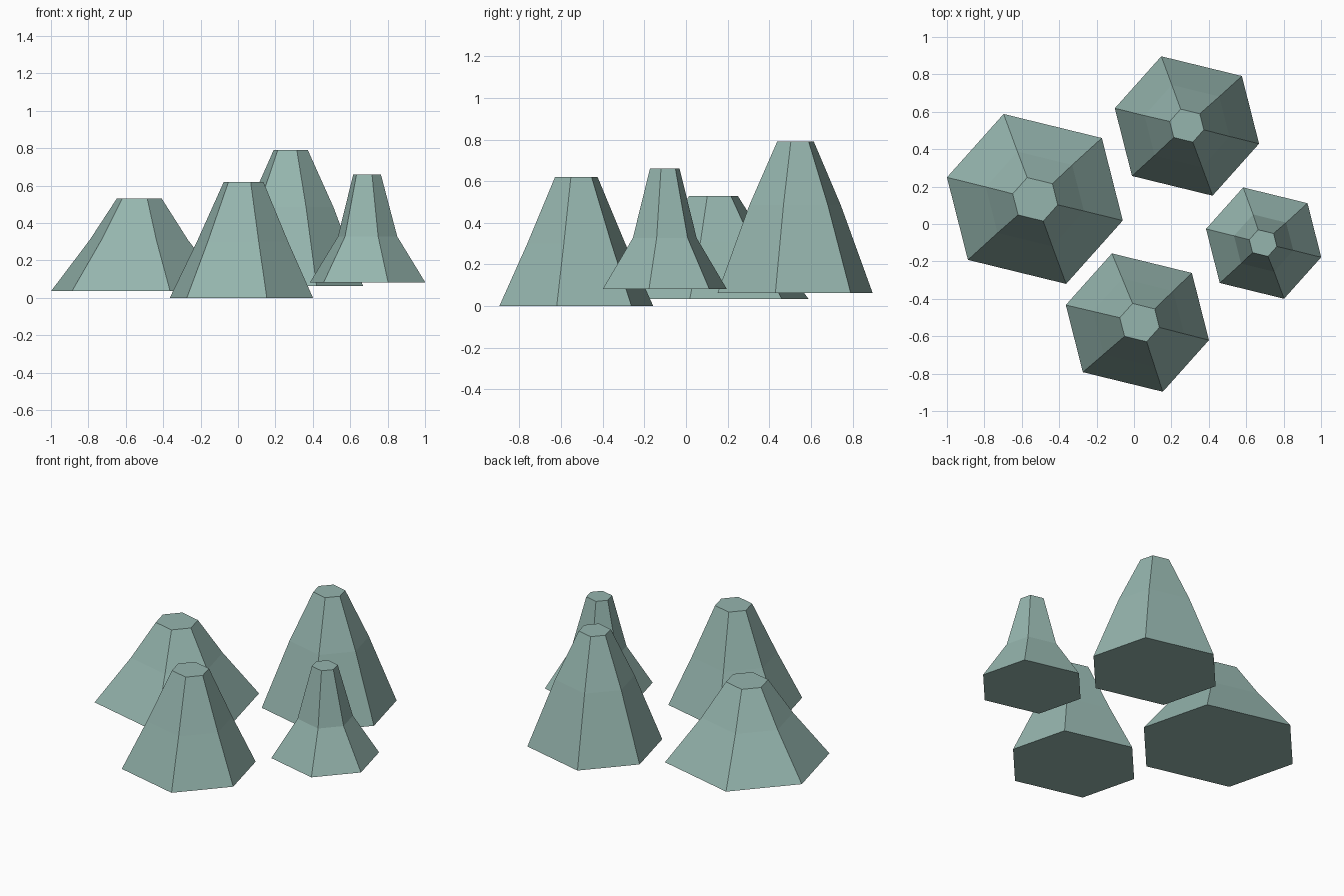
import bpy, bmesh
from math import cos, sin, radians

if "Cube" in bpy.data.objects:
    bpy.data.objects.remove(bpy.data.objects["Cube"])

mat = bpy.data.materials.new("teal_stone")
mat.diffuse_color = (0.30, 0.46, 0.42, 1)
mat.use_nodes = True
mat.node_tree.nodes["Principled BSDF"].inputs["Base Color"].default_value = mat.diffuse_color

# shared six-sided outline, slightly uneven spacing
ANGLES = [radians(a + h) for h in (0, 180) for a in (-13.8, 42.3, 110.2)]


def spire(name, rings):
    """Loft a closed faceted spire through (x, y, z, radius) rings."""
    bm = bmesh.new()
    loops = [[bm.verts.new((x + r * cos(a), y + r * sin(a), z)) for a in ANGLES]
             for x, y, z, r in rings]
    n = len(ANGLES)
    for low, high in zip(loops, loops[1:]):
        for i in range(n):
            j = (i + 1) % n
            bm.faces.new((low[i], low[j], high[j], high[i]))
    bm.faces.new(loops[0][::-1])
    bm.faces.new(loops[-1])
    bmesh.ops.recalc_face_normals(bm, faces=bm.faces)
    mesh = bpy.data.meshes.new(name)
    bm.to_mesh(mesh)
    bm.free()
    mesh.materials.append(mat)
    bpy.context.collection.objects.link(bpy.data.objects.new(name, mesh))


# wide low spire on the left
spire("left_spire", [(-0.53, 0.134, 0.035, 0.484), (-0.53, 0.134, 0.31, 0.27),
                     (-0.528, 0.132, 0.53, 0.124)])
# straight-sided spire at the front
spire("front_spire", [(0.018, -0.527, 0, 0.394), (0.024, -0.527, 0.30, 0.251),
                      (0.03, -0.527, 0.62, 0.109)])
# tallest spire at the back
spire("back_spire", [(0.283, 0.524, 0.063, 0.397), (0.283, 0.524, 0.485, 0.234),
                     (0.282, 0.526, 0.79, 0.094)])
# narrow flared spire on the right
spire("right_spire", [(0.693, -0.102, 0.083, 0.317), (0.693, -0.102, 0.328, 0.163),
                      (0.69, -0.102, 0.66, 0.076)])
